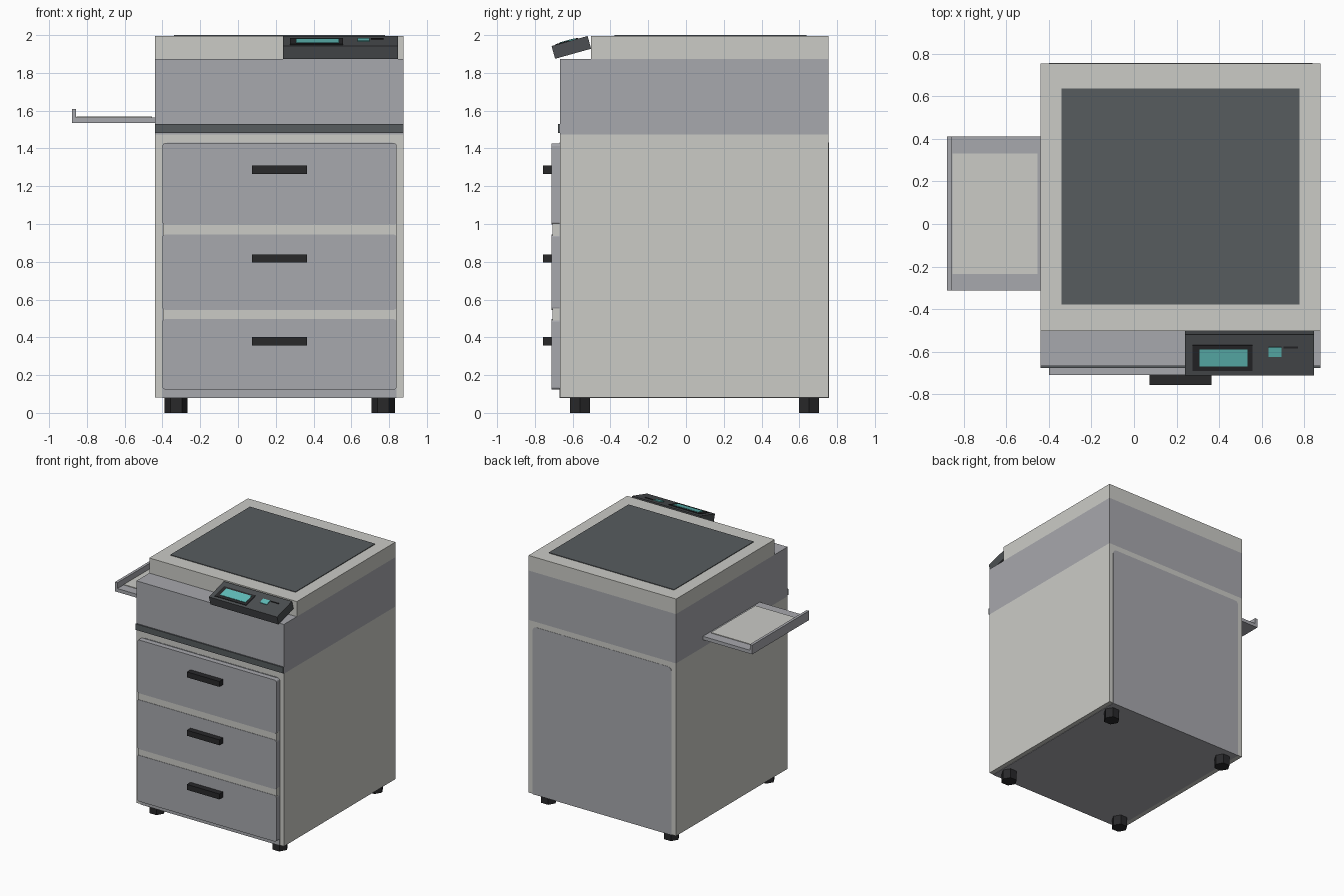
import bpy, bmesh, math
from mathutils import Matrix, Vector

if "Cube" in bpy.data.objects:
    bpy.data.objects.remove(bpy.data.objects["Cube"])


def material(name, r, g, b):
    m = bpy.data.materials.new(name)
    lin = [((c / 255 + 0.055) / 1.055) ** 2.4 for c in (r, g, b)]
    m.diffuse_color = (*lin, 1)
    m.use_nodes = True
    m.node_tree.nodes["Principled BSDF"].inputs["Base Color"].default_value = m.diffuse_color
    return m


LIGHT = material("warm light grey", 203, 203, 198)
GREY = material("cool mid grey", 167, 168, 173)
DARK = material("dark slate", 87, 92, 95)
PANEL = material("charcoal", 76, 79, 82)
BLACK = material("soft black", 40, 40, 42)
TEAL = material("teal display", 97, 190, 186)


def finish(bm, name, mat):
    me = bpy.data.meshes.new(name)
    bm.to_mesh(me)
    bm.free()
    me.materials.append(mat)
    ob = bpy.data.objects.new(name, me)
    bpy.context.collection.objects.link(ob)
    return ob


def box(name, mat, x, y, z, radius=0, top_only=False):
    """Box from (min, max) ranges; radius rounds the corners seen from the front."""
    bm = bmesh.new()
    bmesh.ops.create_cube(bm, size=1)
    for v in bm.verts:
        v.co = [lo + (c + 0.5) * (hi - lo) for c, (lo, hi) in zip(v.co, (x, y, z))]
    if radius:
        mid = (z[0] + z[1]) / 2
        edges = [e for e in bm.edges
                 if abs(e.verts[0].co.y - e.verts[1].co.y) > 1e-4
                 and (not top_only or e.verts[0].co.z > mid)]
        bmesh.ops.bevel(bm, geom=edges, offset=radius, segments=3, profile=0.5,
                        affect='EDGES')
    return finish(bm, name, mat)


X = (-0.44, 0.877)
FRONT, BACK = -0.667, 0.755

# Cabinet shell, and the grey core that shows at front, back and underside
box("cabinet_shell", LIGHT, X, (FRONT, BACK), (0.082, 1.475))
box("cabinet_core", GREY, (-0.40, 0.84), (FRONT - 0.002, BACK + 0.002),
    (0.079, 1.432), 0.03, True)

# Upper engine housing, dark front strip, scanner lid and glass
box("engine_housing", GREY, X, (FRONT, BACK), (1.475, 1.873))
box("front_strip", DARK, X, (-0.678, FRONT), (1.482, 1.53))
box("scanner_lid", LIGHT, X, (-0.503, BACK), (1.873, 1.995))
box("scanner_glass", DARK, (-0.34, 0.778), (-0.378, 0.638), (1.99, 2.0))

# Drawers with handles on a light backing
box("drawer_backing", LIGHT, (-0.398, 0.838), (-0.708, FRONT), (0.14, 1.41))
for label, z, hz in (("top", (0.997, 1.427), 1.288),
                     ("middle", (0.546, 0.944), 0.817),
                     ("bottom", (0.124, 0.496), 0.38)):
    box(label + "_drawer", GREY, (-0.40, 0.84), (-0.711, FRONT), z, 0.014)
    box(label + "_drawer_handle", BLACK, (0.074, 0.364), (-0.757, -0.711),
        (hz - 0.022, hz + 0.022))

# Side output tray with end lip and light insert
box("tray_base", GREY, (-0.88, -0.44), (-0.312, 0.412), (1.535, 1.563))
box("tray_lip", GREY, (-0.88, -0.858), (-0.312, 0.412), (1.563, 1.61))
box("tray_insert", LIGHT, (-0.854, -0.455), (-0.235, 0.332), (1.56, 1.568))

# Tilted control panel: built flat around its own centre, then rotated
tilt = Matrix.Translation(Vector((0.543, -0.607, 1.935))) @ Matrix.Rotation(
    math.radians(15.6), 4, 'X')
H = 0.035
for name, mat, x, y, z in (
        ("control_panel", PANEL, (-0.304, 0.304), (-0.099, 0.099), (-H, H)),
        ("screen_bezel", BLACK, (-0.268, 0.014), (-0.076, 0.048), (H - 0.002, H + 0.004)),
        ("screen", TEAL, (-0.235, -0.008), (-0.053, 0.029), (H, H + 0.007)),
        ("start_button", TEAL, (0.09, 0.152), (-0.009, 0.039), (H - 0.002, H + 0.005)),
        ("button_slot", BLACK, (0.16, 0.228), (0.034, 0.042), (H - 0.002, H + 0.005))):
    box(name, mat, x, y, z).data.transform(tilt)

# Hexagonal feet
for side, x in (("left", -0.328), ("right", 0.769)):
    for end, y in (("front", -0.562), ("back", 0.652)):
        bm = bmesh.new()
        bmesh.ops.create_cone(bm, cap_ends=True, segments=6, radius1=0.061,
                              radius2=0.061, depth=0.085)
        # put a hexagon corner on the x axis
        far = max(bm.verts, key=lambda v: v.co.x)
        bmesh.ops.rotate(bm, verts=bm.verts, matrix=Matrix.Rotation(
            -math.atan2(far.co.y, far.co.x), 3, 'Z'))
        bmesh.ops.translate(bm, verts=bm.verts, vec=(x, y, 0.0425))
        finish(bm, f"{end}_{side}_foot", BLACK)
